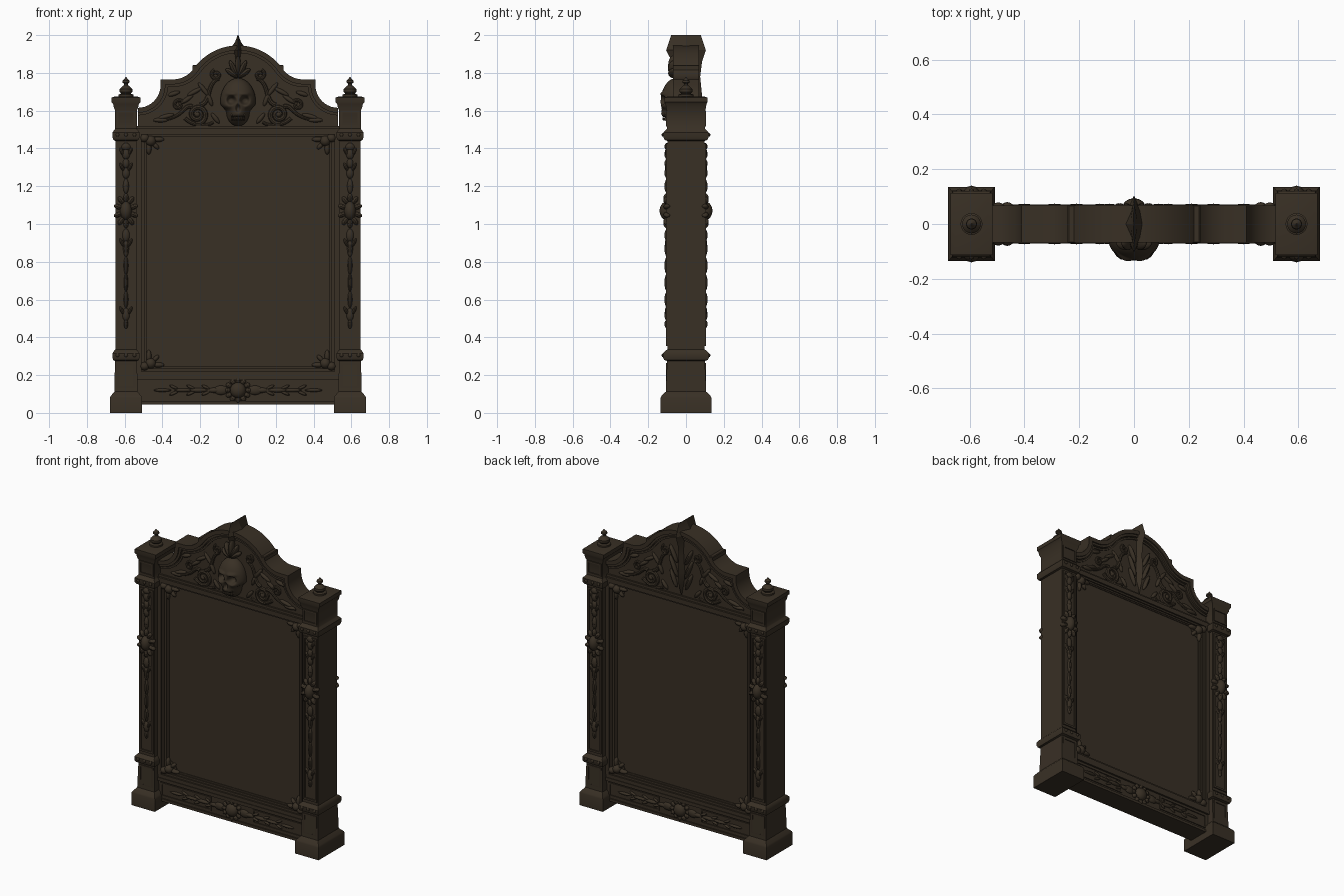
import bpy, bmesh, math
from math import sin, cos, pi, radians
from mathutils import Matrix, Vector
from mathutils.geometry import interpolate_bezier

if "Cube" in bpy.data.objects:
    bpy.data.objects.remove(bpy.data.objects["Cube"])

wood = bpy.data.materials.new("dark_walnut")
wood.diffuse_color = (0.040, 0.029, 0.018, 1)
wood.use_nodes = True
wood.node_tree.nodes["Principled BSDF"].inputs["Base Color"].default_value = wood.diffuse_color


def finish(name, bm, mx=False, my=False, angle=35):
    """Turn a bmesh into an object, mirrored across x and/or y."""
    bmesh.ops.recalc_face_normals(bm, faces=bm.faces)
    me = bpy.data.meshes.new(name)
    bm.to_mesh(me)
    bm.free()
    me.materials.append(wood)
    me.shade_smooth()
    me.set_sharp_from_angle(angle=radians(angle))
    ob = bpy.data.objects.new(name, me)
    bpy.context.collection.objects.link(ob)
    if mx or my:
        mod = ob.modifiers.new("mirror", 'MIRROR')
        mod.use_axis = (mx, my, False)
        mod.use_mirror_merge = False
    return ob


def box(bm, x0, x1, y0, y1, z0, z1):
    m = Matrix.Translation(((x0 + x1) / 2, (y0 + y1) / 2, (z0 + z1) / 2)) @ \
        Matrix.Diagonal((x1 - x0, y1 - y0, z1 - z0, 1))
    bmesh.ops.create_cube(bm, size=1, matrix=m)


def blob(bm, c, s, rot=0, u=14, v=10):
    m = Matrix.Translation(c) @ Matrix.Rotation(rot, 4, 'Y') @ Matrix.Diagonal((*s, 1))
    bmesh.ops.create_uvsphere(bm, u_segments=u, v_segments=v, radius=1, matrix=m)


def loft(bm, cx, rows, n=4):
    """Stack of square (n=4) or round sections: z, half x, half y."""
    k, a0 = (math.sqrt(2), pi / 4) if n == 4 else (1, 0)
    rings = [[bm.verts.new((cx + k * hx * cos(a0 + 2 * pi * i / n),
                            k * hy * sin(a0 + 2 * pi * i / n), z)) for i in range(n)]
             for z, hx, hy in rows]
    for a, b in zip(rings, rings[1:]):
        for i in range(n):
            bm.faces.new((a[i], a[(i + 1) % n], b[(i + 1) % n], b[i]))
    bm.faces.new(rings[0])
    bm.faces.new(rings[-1])


def strip(bm, outer, inner, d, closed=False):
    """Band between two outlines in xz, running from y=-d to y=d."""
    q = [[bm.verts.new((p[0], y, p[1])) for p, y in ((o, -d), (o, d), (i, d), (i, -d))]
         for o, i in zip(outer, inner)]
    pairs = list(zip(q, q[1:])) + ([(q[-1], q[0])] if closed else [])
    for a, b in pairs:
        for i in range(4):
            bm.faces.new((a[i], a[(i + 1) % 4], b[(i + 1) % 4], b[i]))
    if not closed:
        bm.faces.new(q[0])
        bm.faces.new(q[-1])


def rect(x0, x1, z0, z1):
    return [(x0, z0), (x1, z0), (x1, z1), (x0, z1)]


def border(bm, x0, x1, z0, z1, w, d):
    strip(bm, rect(x0, x1, z0, z1), rect(x0 + w, x1 - w, z0 + w, z1 - w), d, True)


def tube(bm, pts, r0, r1, y, n=8):
    """Tapering round bar along points in xz."""
    rings = []
    for i, p in enumerate(pts):
        a, b = pts[max(i - 1, 0)], pts[min(i + 1, len(pts) - 1)]
        t = Vector((b[0] - a[0], b[1] - a[1])).normalized()
        r = r0 + (r1 - r0) * i / (len(pts) - 1)
        rings.append([bm.verts.new((p[0] - t.y * r * cos(k * 2 * pi / n), y + r * sin(k * 2 * pi / n),
                                    p[1] + t.x * r * cos(k * 2 * pi / n))) for k in range(n)])
    for a, b in zip(rings, rings[1:]):
        for k in range(n):
            bm.faces.new((a[k], a[(k + 1) % n], b[(k + 1) % n], b[k]))
    bm.faces.new(rings[0])
    bm.faces.new(rings[-1])


def spiral(cx, cz, r0, r1, a0, a1, n=36):
    return [(cx + (r0 + (r1 - r0) * i / n) * cos(radians(a0 + (a1 - a0) * i / n)),
             cz + (r0 + (r1 - r0) * i / n) * sin(radians(a0 + (a1 - a0) * i / n))) for i in range(n + 1)]


def bez(*p):
    return [tuple(v)[:2] for v in interpolate_bezier(*[Vector(q) for q in p], 14)]


def ridge_leaf(bm, rows, s):
    """Keeled leaf: z, half width, keel depth, on side s of y."""
    q = [[bm.verts.new(c) for c in ((-w, 0, z), (0, s * y, z), (w, 0, z))] for z, w, y in rows]
    for a, b in zip(q, q[1:]):
        for i in range(3):
            bm.faces.new((a[i], a[(i + 1) % 3], b[(i + 1) % 3], b[i]))
    bm.faces.new(q[0])
    bm.faces.new(q[-1])


def crest(o):
    """Crest outline moved inward by o."""
    h = [((.285 - o) * cos(radians(a)), 1.66 + (.285 - o) * sin(radians(a))) for a in range(90, 34, -5)]
    h += [(.346 + (.137 + o) * cos(radians(a)), 1.902 + (.137 + o) * sin(radians(a))) for a in range(219, 271, 8)]
    h.append((.41 - o, 1.765 - o))
    r = .12 + o
    a0 = pi + math.asin((1.735 - min(1.735, 1.76 - o)) / r)
    h += [(.53 + r * cos(a0 + (1.5 * pi - a0) * i / 10), 1.735 + r * sin(a0 + (1.5 * pi - a0) * i / 10))
          for i in range(11)]
    return [(-x, z) for x, z in h[:0:-1]] + h


# Posts with plinth, bands and cap
PX = .593
bm = bmesh.new()
loft(bm, PX, [(0, .085, .135), (.08, .085, .135), (.09, .08, .13), (.112, .062, .107), (.275, .058, .1),
              (.28, .068, .115), (.295, .072, .122), (.315, .072, .122), (.33, .062, .108), (.335, .056, .098),
              (1.44, .056, .098), (1.445, .066, .113), (1.46, .072, .12), (1.485, .072, .12), (1.5, .06, .106),
              (1.505, .057, .1), (1.60, .057, .1), (1.615, .064, .106), (1.635, .068, .108), (1.645, .076, .113),
              (1.67, .076, .113), (1.675, .06, .095)])
finish("post", bm, True)

# Raised borders on the post faces
bm = bmesh.new()
border(bm, PX - .05, PX + .05, .355, 1.425, .013, .105)
border(bm, PX - .05, PX + .05, .13, .265, .012, .106)
border(bm, PX - .05, PX + .05, 1.515, 1.6, .01, .106)
finish("post_border", bm, True)

# Carved drops and cartouche on the posts
bm = bmesh.new()
blob(bm, (PX, -.1, 1.07), (.032, .04, .05))
for i in range(10):
    a = 2 * pi * i / 10
    blob(bm, (PX + .044 * sin(a), -.1, 1.07 + .068 * cos(a)), (.014, .02, .024), a, 10, 8)
for z, w, h in [(1.41, .026, .02), (1.37, .022, .028), (1.32, .018, .026), (1.27, .02, .03), (1.2, .016, .04),
                (.94, .02, .035), (.87, .016, .045), (.78, .013, .05), (.69, .012, .05), (.6, .013, .045),
                (.52, .02, .035), (.47, .012, .025)]:
    blob(bm, (PX, -.098, z), (w, .016, h), 0, 10, 8)
for z in (1.38, 1.3, .9, .54):
    for s in (1, -1):
        blob(bm, (PX + s * .02, -.098, z), (.01, .014, .026), s * .5, 10, 8)
for z in (.305, 1.472):
    for dx in (-.045, 0, .045):
        blob(bm, (PX + dx, -.121, z), (.01, .008, .01), 0, 10, 8)
finish("post_carving", bm, True, True)

# Finials
bm = bmesh.new()
loft(bm, PX, [(z, r, r) for z, r in [(1.67, .04), (1.685, .04), (1.69, .026), (1.7, .034), (1.715, .034),
              (1.727, .022), (1.735, .01), (1.743, .01), (1.75, .02), (1.76, .018), (1.768, .008), (1.778, .002)]], 20)
finish("finial", bm, True)

# Centre panel with stepped frame
bm = bmesh.new()
box(bm, -.5, .5, -.042, .042, .2, 1.48)
finish("panel", bm)
bm = bmesh.new()
border(bm, -.54, .54, .19, 1.505, .03, .068)
border(bm, -.512, .512, .218, 1.48, .016, .058)
border(bm, -.5, .5, .23, 1.47, .016, .05)
finish("panel_frame", bm)


def notched(hx, z0, z1, r):
    pts = []
    for sx, sz, a0 in ((1, -1, 180), (1, 1, 270), (-1, 1, 0), (-1, -1, 90)):
        for i in range(9):
            a = radians(a0 - i * 11.25)
            pts.append((sx * hx + r * cos(a), (z1 if sz > 0 else z0) + r * sin(a)))
    return pts


bm = bmesh.new()
strip(bm, notched(.478, .248, 1.456, .055), notched(.468, .258, 1.446, .057), .046, True)
finish("panel_bead", bm)

# Leafy corner pieces
bm = bmesh.new()
for cz, s in ((1.44, -1), (.262, 1)):
    blob(bm, (.462, -.05, cz), (.028, .03, .028))
    blob(bm, (.424, -.046, cz - s * .008), (.034, .018, .014))
    blob(bm, (.472, -.046, cz + s * .038), (.014, .018, .034))
    blob(bm, (.436, -.044, cz + s * .026), (.024, .016, .012), s * pi / 4)
    blob(bm, (.495, -.055, cz - s * .015), (.025, .024, .022))
finish("corner_leaf", bm, True, True)

# Bottom rail with boss and foliage
bm = bmesh.new()
box(bm, -.54, .54, -.06, .06, .045, .195)
box(bm, -.54, .54, -.072, .072, .175, .197)
box(bm, -.54, .54, -.068, .068, .045, .062)
for x0, x1 in ((-.515, -.15), (.15, .515)):
    border(bm, x0, x1, .075, .165, .01, .066)
finish("bottom_rail", bm)
bm = bmesh.new()
blob(bm, (0, -.062, .12), (.042, .032, .042))
for i in range(12):
    a = 2 * pi * i / 12
    blob(bm, (.056 * sin(a), -.06, .12 + .052 * cos(a)), (.014, .016, .016), a, 10, 8)
for s in (1, -1):
    for x, l, h in ((.09, .04, .025), (.125, .035, .014), (.21, .05, .012), (.29, .05, .01), (.4, .05, .009)):
        blob(bm, (s * x, -.06, .12), (l, .014, h), 0, 10, 8)
    for x in (.17, .25, .34):
        for t in (1, -1):
            blob(bm, (s * x, -.06, .12 + t * .016), (.026, .011, .008), s * t * -.4, 10, 8)
finish("rail_carving", bm, False, True)

# Crest slab and mouldings
bm = bmesh.new()
top = crest(.02)
strip(bm, top, [(x, 1.485) for x, z in top], .045)
finish("crest_slab", bm)
bm = bmesh.new()
for a, b, d in ((0, .026, .068), (.02, .04, .06), (.045, .056, .052)):
    strip(bm, crest(a), crest(b), d)
box(bm, -.535, .535, -.056, .056, 1.5, 1.52)
for s in (1, -1):
    loft(bm, s * .228, [(1.80, .012, .066), (1.838, .014, .069), (1.842, .01, .066)])
finish("crest_moulding", bm)

# Scrolls on both faces of the crest
bm = bmesh.new()
Y = -.047
tube(bm, spiral(.215, 1.58, .008, .05, 0, 640), .012, .013, Y)
tube(bm, bez((.2, 1.63), (.14, 1.64), (.17, 1.75), (.1, 1.77)), .013, .009, Y)
tube(bm, spiral(.115, 1.79, .006, .028, 0, 430, 24), .009, .009, Y)
tube(bm, bez((.24, 1.62), (.3, 1.64), (.27, 1.55), (.45, 1.545)), .013, .006, Y)
tube(bm, spiral(.315, 1.63, .006, .03, 90, 520, 24), .009, .009, Y)
tube(bm, bez((.13, 1.54), (.17, 1.51), (.24, 1.52), (.28, 1.56)), .008, .011, Y)
blob(bm, (.215, Y, 1.58), (.016, .018, .016))
for x, z, l, r in ((.18, 1.71, .05, -.9), (.23, 1.70, .045, .5), (.15, 1.66, .04, -1.2), (.38, 1.57, .045, .25),
                   (.41, 1.55, .04, 0), (.27, 1.66, .04, .6), (.12, 1.56, .035, -.9), (.34, 1.69, .035, .3)):
    blob(bm, (x, Y, z), (l, .014, .012), r)
finish("crest_scroll", bm, True, True)

# Pointed keystone at the top, long keeled leaf behind
bm = bmesh.new()
ridge_leaf(bm, [(2, .002, .078), (1.965, .015, .09), (1.92, .046, .105), (1.89, .03, .09), (1.84, .008, .06)], -1)
ridge_leaf(bm, [(2, .002, .078), (1.965, .015, .09), (1.92, .046, .105), (1.86, .035, .085), (1.78, .04, .075),
                (1.68, .05, .085), (1.6, .04, .075), (1.52, .008, .048)], 1)
finish("keystone", bm, angle=20)
bm = bmesh.new()
for z, l, r in ((1.78, .06, .45), (1.7, .07, .4), (1.62, .06, .4)):
    for s in (1, -1):
        blob(bm, (s * .055, .047, z), (.014, .02, l), s * r)
finish("back_leaf", bm)

# Plume above the skull
bm = bmesh.new()
for a, l in ((0, .06), (.45, .05), (-.45, .05), (.95, .04), (-.95, .04)):
    blob(bm, (l * sin(a), -.065, 1.775 + l * cos(a)), (.015, .03, l), a)
finish("plume", bm)

# Skull shaped from a sphere: narrow jaw, sunken eyes, nose and mouth
bm = bmesh.new()
bmesh.ops.create_uvsphere(bm, u_segments=72, v_segments=56, radius=1,
                          matrix=Matrix.Rotation(pi / 2, 4, 'X'))
for v in bm.verts:
    x, y, z = v.co
    t = min(max((-.05 - z) / .35, 0), 1)
    jaw = 1 - .3 * t * t * (3 - 2 * t)
    full = 1 + .28 * max(0, -z) ** 2
    px, pz = x * .094 * jaw * full, 1.645 + z * .127
    py = -.052 + y * .082
    if y < 0:
        g = lambda cx, cz, rx, rz: math.exp(-(((abs(px) - cx) / rx) ** 2 + ((pz - cz) / rz) ** 2) ** 2)
        py += .036 * g(.036, 1.655, .022, .02) + .026 * g(0, 1.612, .011, .018)
        py += .014 * g(0, 1.566, .045, .005) + .02 * g(.066, 1.585, .014, .028)
        py -= .01 * g(.036, 1.69, .03, .01) + .01 * g(.056, 1.622, .02, .012) + .008 * g(0, 1.57, .035, .03)
    v.co = (px, py, pz)
finish("skull", bm, angle=60)
bm = bmesh.new()
for i in range(-3, 4):
    for z in (1.576, 1.556):
        blob(bm, (i * .011, -.118 + abs(i) * .003, z), (.005, .008, .009), 0, 8, 6)
finish("teeth", bm)
